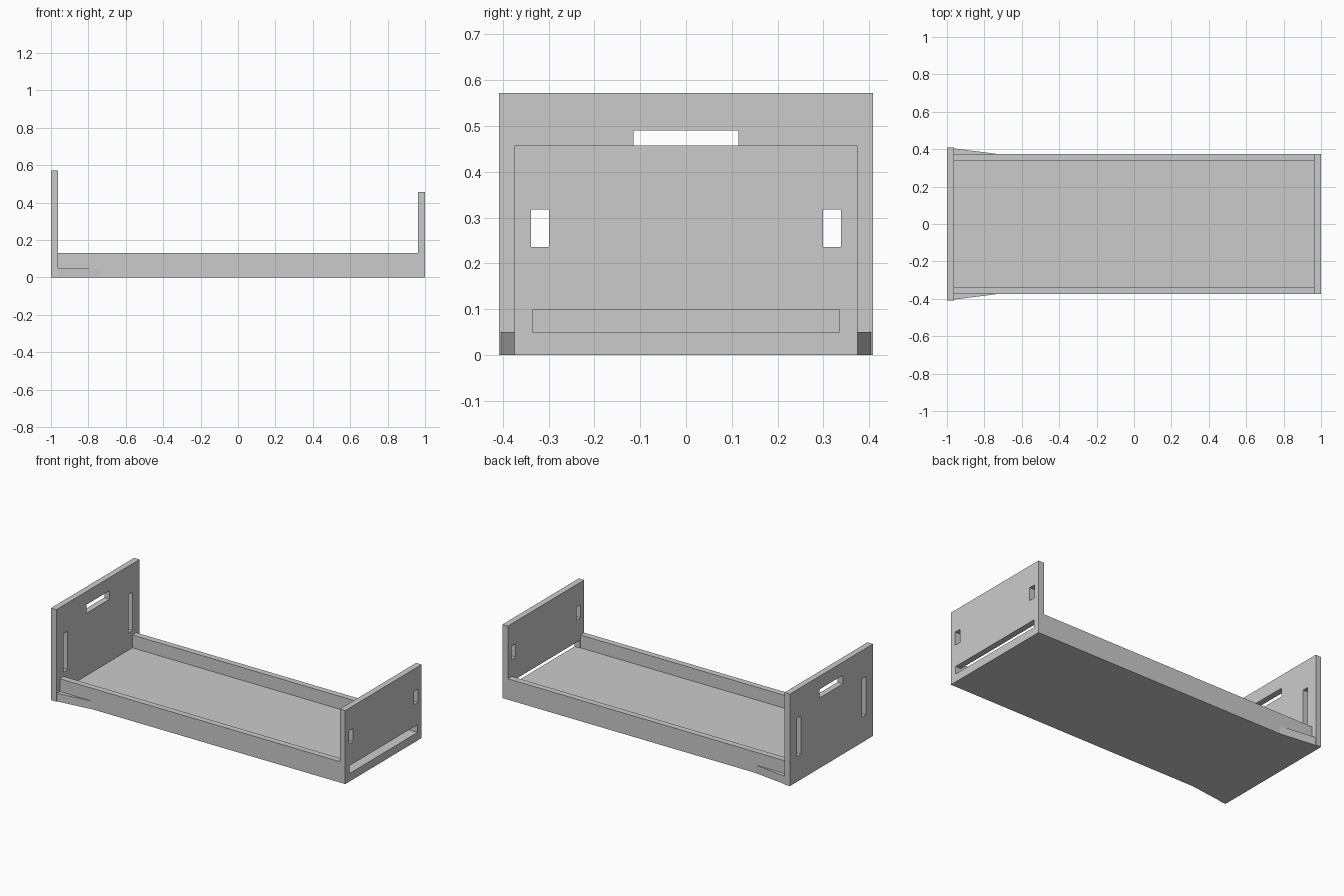
import bpy
import bmesh
from mathutils import Vector

cube = bpy.data.objects.get("Cube")
if cube:
    bpy.data.objects.remove(cube, do_unlink=True)

grey = bpy.data.materials.new("plain grey")
grey.use_nodes = True
grey.diffuse_color = (0.6, 0.6, 0.6, 1)
grey.node_tree.nodes["Principled BSDF"].inputs["Base Color"].default_value = (0.6, 0.6, 0.6, 1)

WALL = 0.0375      # board thickness
FLOOR = 0.05       # floor top
HALF = 0.375       # half width of the tray
WIDE = 0.408       # half width of the tall end
INNER = 1 - WALL   # inside face of the end boards


def finish(name, bm):
    bmesh.ops.recalc_face_normals(bm, faces=bm.faces[:])
    mesh = bpy.data.meshes.new(name)
    bm.to_mesh(mesh)
    bm.free()
    mesh.materials.append(grey)
    obj = bpy.data.objects.new(name, mesh)
    bpy.context.collection.objects.link(obj)
    return obj


def add_prism(bm, points, offset):
    """Extrude a flat polygon along an offset."""
    face = bm.faces.new([bm.verts.new(p) for p in points])
    result = bmesh.ops.extrude_face_region(bm, geom=[face], use_keep_orig=True)
    moved = [v for v in result["geom"] if isinstance(v, bmesh.types.BMVert)]
    bmesh.ops.translate(bm, verts=moved, vec=Vector(offset))


def add_board(bm, x0, x1, y0, y1, z0, z1):
    add_prism(bm, [(x0, y0, z0), (x0, y1, z0), (x0, y1, z1), (x0, y0, z1)], (x1 - x0, 0, 0))


def end_board(name, x0, x1, half, height, holes):
    """Upright board with rectangular openings (y0, y1, z0, z1)."""
    bm = bmesh.new()
    add_board(bm, x0, x1, -half, half, 0, height)
    board = finish(name, bm)
    bm = bmesh.new()
    for hole in holes:
        add_board(bm, x0 - 0.1, x1 + 0.1, *hole)
    cutter = finish(name + "_cutter", bm)
    cutter.hide_render = True
    mod = board.modifiers.new("openings", "BOOLEAN")
    mod.operation = "DIFFERENCE"
    mod.solver = "EXACT"
    mod.object = cutter
    bpy.context.view_layer.objects.active = board
    bpy.ops.object.modifier_apply(modifier=mod.name)
    bpy.data.objects.remove(cutter, do_unlink=True)


def side_pair(z0, z1):
    return [(-0.339, -0.299, z0, z1), (0.299, 0.339, z0, z1)]


# Floor and both side rails as one channel
rail_in, rail_top = HALF - WALL, 0.13
profile = [(-HALF, 0), (HALF, 0), (HALF, rail_top), (rail_in, rail_top),
           (rail_in, FLOOR), (-rail_in, FLOOR), (-rail_in, rail_top), (-HALF, rail_top)]
bm = bmesh.new()
add_prism(bm, [(-INNER, y, z) for y, z in profile], (2 * INNER, 0, 0))
finish("tray", bm)

# Tapered wedges widening the tray towards the tall end
for side, label in ((-1, "right"), (1, "left")):
    bm = bmesh.new()
    add_prism(bm, [(-INNER, side * HALF, 0), (-INNER, side * (WIDE - 0.004), 0),
                   (-0.735, side * HALF, 0)], (0, 0, FLOOR))
    finish("wedge_" + label, bm)

# Tall end with a handle and two long slots
end_board("tall_end", -1, -INNER, WIDE, 0.572,
          side_pair(0.157, 0.396) + [(-0.115, 0.115, 0.437, 0.49)])

# Low end with two small windows and a wide slot above the floor
end_board("low_end", INNER, 1, HALF, 0.457,
          side_pair(0.236, 0.318) + [(-0.335, 0.335, FLOOR, 0.098)])
